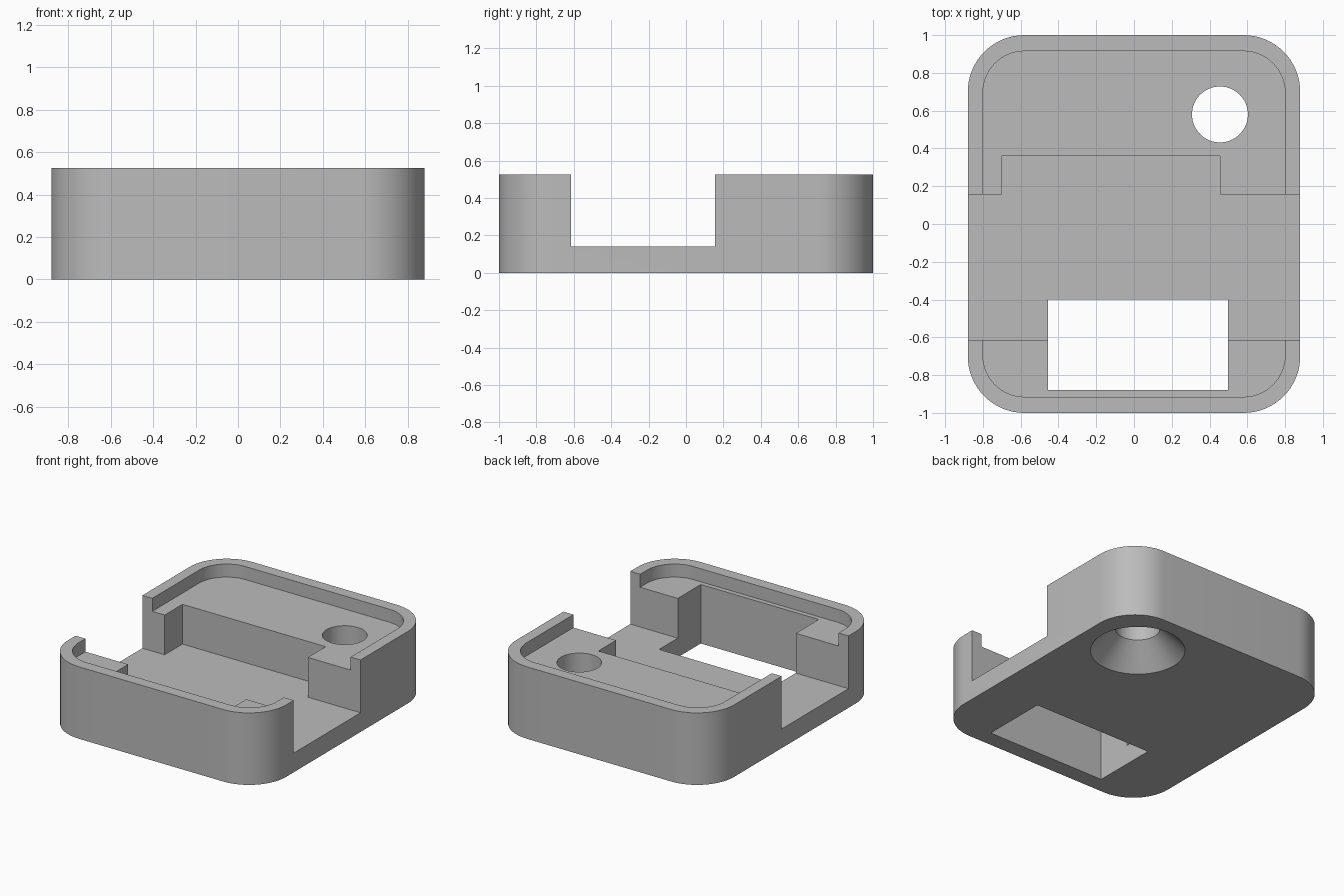
import bpy, bmesh, math

if "Cube" in bpy.data.objects:
    bpy.data.objects.remove(bpy.data.objects["Cube"])

HEIGHT, FLOOR, SHELF = 0.525, 0.14, 0.43


def rounded_rect(hx, hy, r, steps=16):
    """Counter-clockwise outline of a rectangle with rounded corners."""
    pts = []
    for q, (sx, sy) in enumerate([(1, 1), (-1, 1), (-1, -1), (1, -1)]):
        for i in range(steps + 1):
            a = math.pi / 2 * (q + i / steps)
            pts.append((sx * (hx - r) + r * math.cos(a), sy * (hy - r) + r * math.sin(a)))
    return pts


def loft(name, rings):
    """Closed solid through a stack of (outline, z) rings."""
    bm = bmesh.new()
    loops = [[bm.verts.new((x, y, z)) for x, y in pts] for pts, z in rings]
    n = len(loops[0])
    bm.faces.new(loops[0][::-1])
    bm.faces.new(loops[-1])
    for a, b in zip(loops, loops[1:]):
        for i in range(n):
            j = (i + 1) % n
            bm.faces.new((a[i], a[j], b[j], b[i]))
    bmesh.ops.recalc_face_normals(bm, faces=bm.faces)
    mesh = bpy.data.meshes.new(name)
    bm.to_mesh(mesh)
    bm.free()
    obj = bpy.data.objects.new(name, mesh)
    bpy.context.collection.objects.link(obj)
    return obj


def prism(name, pts, z0, z1):
    return loft(name, [(pts, z0), (pts, z1)])


def circle(cx, cy, r, n=64):
    return [(cx + r * math.cos(2 * math.pi * i / n), cy + r * math.sin(2 * math.pi * i / n))
            for i in range(n)]


# Main body
tray = prism("tray_body", rounded_rect(0.88, 1.0, 0.3), 0, HEIGHT)
grey = bpy.data.materials.new("grey plastic")
grey.diffuse_color = (0.5, 0.5, 0.5, 1)
grey.use_nodes = True
grey.node_tree.nodes["Principled BSDF"].inputs["Base Color"].default_value = grey.diffuse_color
tray.data.materials.append(grey)

# Shallow lid recess
recess = prism("lid_recess_cutter", rounded_rect(0.8, 0.915, 0.22), SHELF, 1)

# Cross channel with its notch into the rear block
channel_outline = [(-1.2, -0.615), (1.2, -0.615), (1.2, 0.155), (0.455, 0.155),
                   (0.455, 0.36), (-0.7, 0.36), (-0.7, 0.155), (-1.2, 0.155)]
channel = prism("channel_cutter", channel_outline, FLOOR, 1.1)

# Rectangular window through the floor and front block
window = prism("window_cutter", [(-0.455, -0.88), (0.497, -0.88), (0.497, -0.4), (-0.455, -0.4)],
               -0.2, 1.2)

# Screw hole, countersunk from below
C = (0.455, 0.58)
screw = loft("screw_hole_cutter", [(circle(*C, 0.413), -0.1), (circle(*C, 0.148), 0.165),
                                   (circle(*C, 0.148), 1.3)])

# Cut everything out of the body
bpy.context.view_layer.objects.active = tray
tray.select_set(True)
for cutter in (recess, channel, window, screw):
    cutter.hide_render = True
    mod = tray.modifiers.new(cutter.name, 'BOOLEAN')
    mod.operation, mod.solver, mod.object = 'DIFFERENCE', 'EXACT', cutter
    bpy.ops.object.modifier_apply(modifier=mod.name)
    bpy.data.objects.remove(cutter)

bpy.ops.object.shade_smooth_by_angle(angle=math.radians(30))
